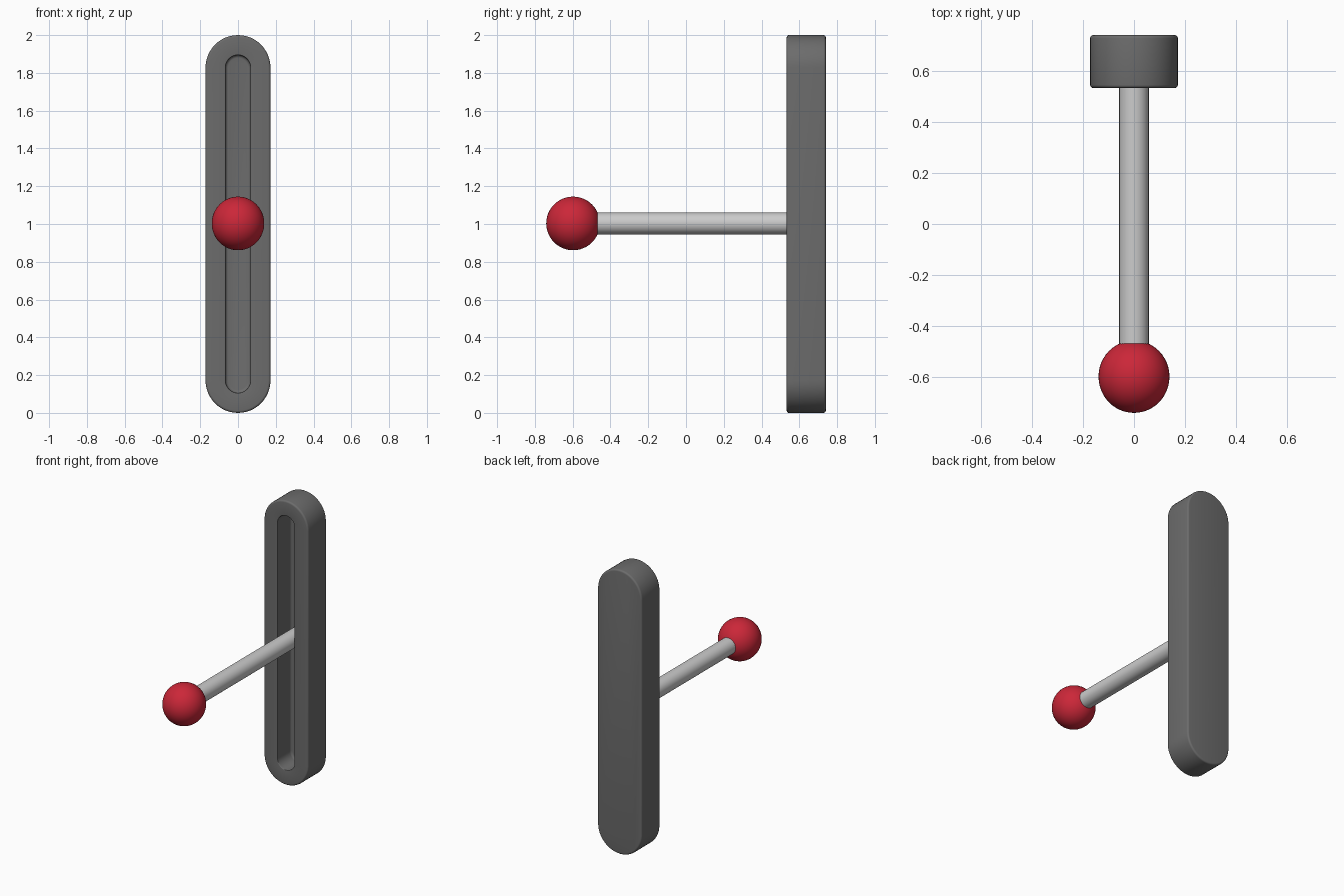
import bpy, bmesh, math
from mathutils import Matrix

if "Cube" in bpy.data.objects:
    bpy.data.objects.remove(bpy.data.objects["Cube"])

HALF = 0.828      # half distance between the arc centres of the plate
N = 24            # segments per half circle


def finish(bm, name, color=None):
    bmesh.ops.recalc_face_normals(bm, faces=bm.faces)
    me = bpy.data.meshes.new(name)
    bm.to_mesh(me)
    bm.free()
    ob = bpy.data.objects.new(name, me)
    bpy.context.collection.objects.link(ob)
    if color:
        mat = bpy.data.materials.new(name + "_paint")
        mat.diffuse_color = color
        mat.use_nodes = True
        mat.node_tree.nodes["Principled BSDF"].inputs["Base Color"].default_value = mat.diffuse_color
        me.materials.append(mat)
    bpy.ops.object.select_all(action='DESELECT')
    ob.select_set(True)
    bpy.context.view_layer.objects.active = ob
    bpy.ops.object.shade_smooth_by_angle(angle=math.radians(35))
    return ob


def stadium(bm, r, y):
    ring = []
    for side in (0, 1):
        for i in range(N + 1):
            a = math.pi * (side + i / N)
            z = 1.0 + (HALF if side == 0 else -HALF) + r * math.sin(a)
            ring.append(bm.verts.new((r * math.cos(a), y, z)))
    return ring


def arc(cr, cy, rad, a0, a1, steps=4):
    return [(cr + rad * math.cos(math.radians(a0 + (a1 - a0) * i / steps)),
             cy + rad * math.sin(math.radians(a0 + (a1 - a0) * i / steps)))
            for i in range(steps + 1)]


# Slotted plate: stadium rings lofted from the back, round the front, into the slot
b = 0.012
profile = (arc(0.172 - b, 0.74 - b, b, 90, 0) +
           arc(0.172 - b, 0.533 + b, b, 0, -90) +
           arc(0.066 + 0.005, 0.533 + 0.005, 0.005, 270, 180) +
           arc(0.066 - 0.015, 0.685 - 0.015, 0.015, 0, 90))
bm = bmesh.new()
rings = [stadium(bm, r, y) for r, y in profile]
for p, q in zip(rings, rings[1:]):
    n = len(p)
    for i in range(n):
        j = (i + 1) % n
        bm.faces.new((p[i], p[j], q[j], q[i]))
bm.faces.new(rings[0])
bm.faces.new(rings[-1])
finish(bm, "slotted_plate", (0.15, 0.15, 0.15, 1))

# Lever rod running from the slot floor into the knob
bm = bmesh.new()
bmesh.ops.create_cone(bm, cap_ends=True, segments=32, radius1=0.058,
                      radius2=0.058, depth=1.2,
                      matrix=Matrix.Translation((0, 0.09, 1.003)) @
                      Matrix.Rotation(math.pi / 2, 4, 'X'))
finish(bm, "lever_rod", (0.6, 0.6, 0.6, 1))

# Ball knob
bm = bmesh.new()
bmesh.ops.create_uvsphere(bm, u_segments=48, v_segments=24, radius=1,
                          matrix=Matrix.Translation((0, -0.598, 1.003)) @
                          Matrix.Diagonal((0.139, 0.142, 0.142, 1)))
finish(bm, "ball_knob", (0.6, 0.02, 0.04, 1))
